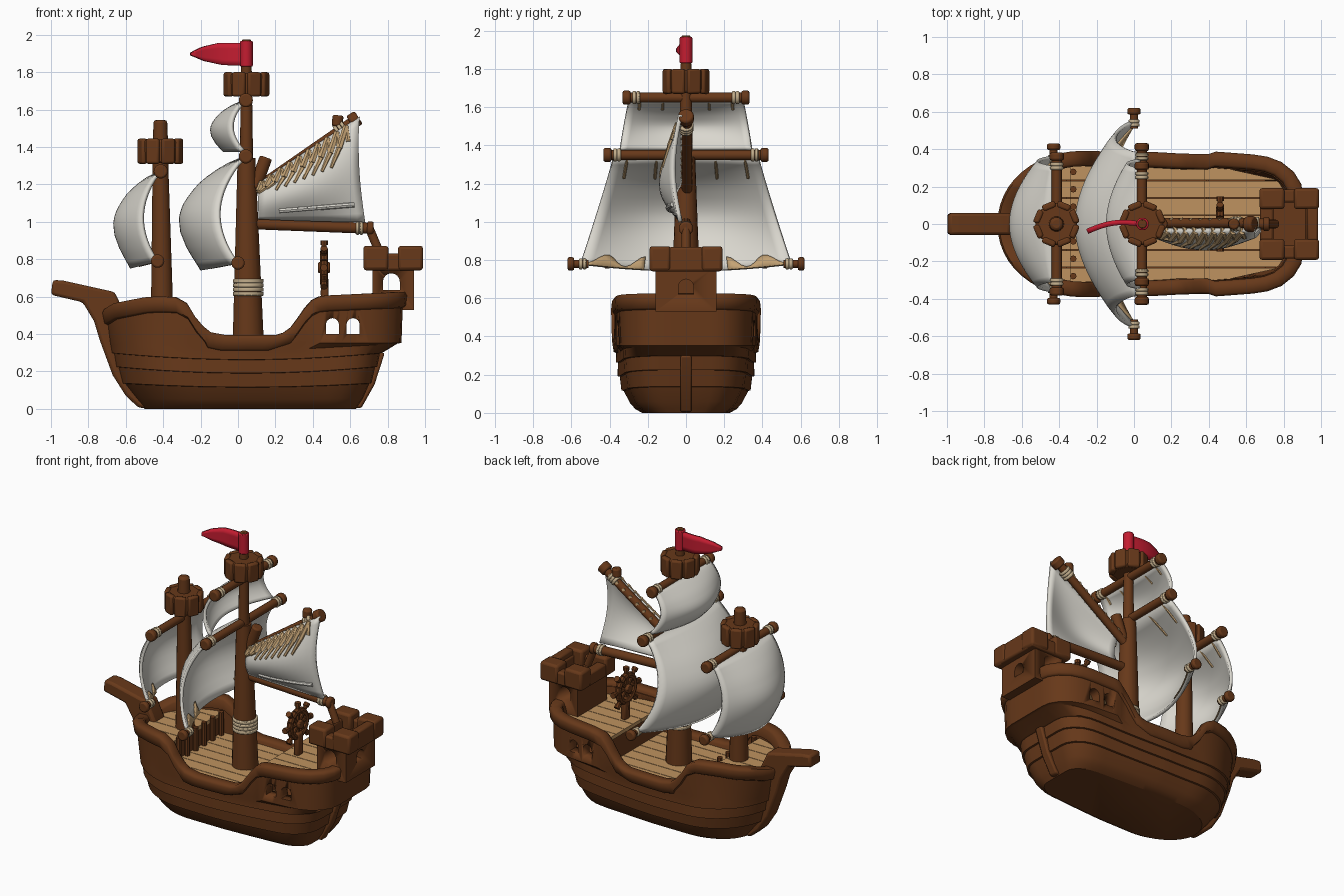
import bpy, bmesh, math
from mathutils import Vector

if "Cube" in bpy.data.objects:
    bpy.data.objects.remove(bpy.data.objects["Cube"])

def colour(name, c):
    m = bpy.data.materials.new(name)
    m.diffuse_color = (*c, 1)
    m.use_nodes = True
    m.node_tree.nodes["Principled BSDF"].inputs["Base Color"].default_value = m.diffuse_color
    return m
WOOD = colour("brown wood", (.135, .040, .010))
DECK = colour("tan planks", (.52, .29, .115))
SAIL = colour("off white canvas", (.70, .68, .62))
ROPE = colour("pale rope", (.54, .42, .26))
NET = colour("tan rope", (.56, .37, .18))
RED = colour("red cloth", (.55, .012, .03))

def make(name, verts, faces, mat, bevel=0, solid=0, angle=40):
    me = bpy.data.meshes.new(name)
    me.from_pydata([tuple(v) for v in verts], [], faces)
    bm = bmesh.new()
    bm.from_mesh(me)
    bmesh.ops.recalc_face_normals(bm, faces=bm.faces)
    for f in bm.faces:
        f.smooth = True
    bm.to_mesh(me)
    bm.free()
    me.set_sharp_from_angle(angle=math.radians(angle))
    me.materials.append(mat)
    ob = bpy.data.objects.new(name, me)
    bpy.context.collection.objects.link(ob)
    if solid:
        m = ob.modifiers.new("thickness", 'SOLIDIFY')
        m.thickness, m.offset = solid, 0
    if bevel:
        m = ob.modifiers.new("bevel", 'BEVEL')
        m.width, m.segments = bevel, 2
    return ob

def loft(name, rings, mat, caps=True, loop=False, **kw):
    n, k = len(rings[0]), len(rings)
    faces = [(i*n+j, i*n+(j+1) % n, (i+1) % k*n+(j+1) % n, (i+1) % k*n+j)
             for i in range(k if loop else k-1) for j in range(n)]
    if caps and not loop:
        faces += [tuple(range(n)), tuple(range((k-1)*n, k*n))]
    return make(name, [v for r in rings for v in r], faces, mat, **kw)

def prism(name, poly, lo, hi, mat, axis='y', bevel=0):
    put = {'x': lambda a, b, h: (h, a, b), 'y': lambda a, b, h: (a, h, b), 'z': lambda a, b, h: (a, b, h)}[axis]
    return loft(name, [[put(a, b, h) for a, b in poly] for h in (lo, hi)], mat, bevel=bevel)

def box(name, x0, x1, y0, y1, z0, z1, mat=WOOD, bevel=.012):
    return prism(name, [(x0, y0), (x1, y0), (x1, y1), (x0, y1)], z0, z1, mat, 'z', bevel)

def spar(name, p, q, r0, r1=None, mat=WOOD, segs=14, bevel=0):
    p, q = Vector(p), Vector(q)
    rot = (q-p).to_track_quat('Z', 'Y')
    rings = [[c + rot @ Vector((r*math.cos(a), r*math.sin(a), 0)) for a in [2*math.pi*i/segs for i in range(segs)]]
             for c, r in ((p, r0), (q, r0 if r1 is None else r1))]
    return loft(name, rings, mat, bevel=bevel)

def grid(name, fn, nu, nv, mat, solid):
    verts = [fn(i/nu, j/nv) for j in range(nv+1) for i in range(nu+1)]
    faces = [(j*(nu+1)+i, j*(nu+1)+i+1, (j+1)*(nu+1)+i+1, (j+1)*(nu+1)+i) for j in range(nv) for i in range(nu)]
    return make(name, verts, faces, mat, solid=solid, angle=60)

def arch(cx, w, z0, z1):
    r = w/2
    return [(cx-r, z0), (cx+r, z0)] + [(cx+r*math.cos(a), z1-r+r*math.sin(a)) for a in [math.pi*i/8 for i in range(9)]]

def cut(ob, cutters):
    for c in cutters:
        c.hide_render = True
        m = ob.modifiers.new("cut", 'BOOLEAN')
        m.operation, m.object, m.solver = 'DIFFERENCE', c, 'EXACT'
        bpy.context.view_layer.objects.active = ob
        bpy.ops.object.modifier_apply(modifier=m.name)
        bpy.data.objects.remove(c)

def lerp(x, pts):
    if x <= pts[0][0]:
        return pts[0][1]
    for (a, p), (b, q) in zip(pts, pts[1:]):
        if x <= b:
            return p + (q-p)*(x-a)/(b-a) if b > a else q
    return pts[-1][1]

# hull: plan outline from bow (u=0) to stern (u=1), lofted upwards
BOW = [(.28*(1-math.cos(a)), math.sin(a)) for a in [math.pi/2*i/12 for i in range(13)]]
MID = [(.28+.025*i, 1-.105*max(0, (i-8)/15)**1.2) for i in range(1, 24)]
STERN = [(.9, .865), (.94, .80), (.975, .68), (.995, .54), (1, .4), (1, .2), (1, 0)]
HALF = BOW + MID + STERN
RING = HALF + [(u, -w) for u, w in HALF[-2:0:-1]]
SHEER = [(-.72, .53), (-.66, .565), (-.48, .60), (-.34, .60), (-.28, .57), (-.22, .46), (-.16, .41), (-.08, .395), (.2, .395),
         (.26, .415), (.32, .49), (.38, .575), (.44, .605), (.86, .625)]
XB = [(0, -.5), (.06, -.55), (.15, -.62), (.37, -.69), (.6, -.72)]
XS = [(0, .63), (.06, .67), (.13, .70), (.33, .77), (.35, .85), (.65, .865)]
HW = [(0, .23), (.02, .265), (.05, .292), (.1, .322), (.2, .348), (.35, .364), (.5, .37), (.65, .368)]

def top(u):
    return lerp(-.72+1.58*u, SHEER)

def ring(zf, off, gallery=False):
    pts = []
    for u, w in RING:
        z = zf(u)
        x0, x1 = lerp(z, XB), lerp(z, XS)
        pts.append(Vector((x0+(x1-x0)*u, w*lerp(z, HW), z)))
    out = []
    for i, p in enumerate(pts):
        t = pts[(i+1) % len(pts)] - pts[i-1]
        nrm = Vector((-t.y, t.x, 0)).normalized()
        extra = .02*min(1, max(0, (RING[i][0]-.7)/.03)) if gallery else 0
        out.append(p + nrm*(off+extra))
    return out

def strake(z):
    return lambda u: z + (.035*(2*u-1)**2*min(1, z*5) if z < .34 else 0)

levels = [(0, 0), (.02, 0), (.05, 0), (.115, 0), (.117, .011), (.19, 0), (.192, .011), (.262, 0), (.264, .011), (.315, .004)]
rings = [ring(strake(z), o) for z, o in levels]
rings += [ring(lambda u: .352, .004, True), ring(lambda u: top(u)-.03, 0, True),
          ring(lambda u: top(u)-.03, -.045), ring(lambda u: .335, -.045)]
hull = loft("hull", rings, WOOD, angle=30)
cut(hull, [prism("window_cutter", arch(x, .07, .40, .485), -.6, .6, WOOD) for x in (.505, .615)])
SECTION = [(0, -.085), (.018, -.075), (.022, -.018), (.01, 0), (-.045, 0), (-.06, -.015), (-.06, -.08)]
loft("hull_rail", [ring(lambda u, d=d: top(u)+d, o, True) for o, d in SECTION], WOOD, loop=True, angle=60)

# stem with bowsprit, and sternpost
prism("stem_and_bowsprit", [(-1, .61), (-.99, .69), (-.93, .685), (-.66, .625), (-.6, .5), (-.58, .2), (-.45, .005), (-.53, .005),
                            (-.6, .07), (-.67, .18), (-.74, .37), (-.77, .47), (-.83, .57)], -.058, .058, WOOD, bevel=.016)
prism("sternpost", [(.6, .005), (.66, .005), (.73, .13), (.785, .3), (.7, .3)], -.03, .03, WOOD, bevel=.01)

# decks made of planks that follow the hull outline
BOW_W = [(w, u) for u, w in BOW]
STERN_W = [(w, u) for u, w in (MID+STERN)[::-1]]
def plank_end(y, side):
    w = (abs(y)+.025)/.37
    u = lerp(w, BOW_W) if side < 0 else lerp(w, STERN_W)
    return -.71+1.57*u - side*.03
N = 7
for i in range(N):
    y0, y1 = -.325+.65*i/N+.002, -.325+.65*(i+1)/N-.002
    for name, a, b, z in (("fore_deck", None, -.34, .50), ("main_deck", -.36, .40, .36), ("quarter_deck", .375, None, .545)):
        p = [a or plank_end(y0, -1), a or plank_end(y1, -1)]
        q = [b or plank_end(y0, 1), b or plank_end(y1, 1)]
        prism(f"{name}_plank_{i}", [(p[0], y0), (q[0], y0), (q[1], y1), (p[1], y1)], z-.025, z, DECK, 'z')
    ym = (y0+y1)/2
    spar(f"fore_rail_post_{i}", (-.325, ym, .36), (-.325, ym, .52), .018, segs=8)
box("fore_bulkhead", -.36, -.34, -.33, .33, .34, .48, bevel=0)
box("quarter_bulkhead", .385, .40, -.33, .33, .34, .525, bevel=0)

# masts, crow's nests and rope wraps
def nest(name, x, z0, z1):
    spar(name, (x, 0, z0+.004), (x, 0, z1-.006), .108, .112, segs=24, bevel=.012)
    for i in range(8):
        a = 2*math.pi*(i+.5)/8
        c, s = math.cos(a), math.sin(a)
        quad = [(x+r*c-t*s, r*s+t*c) for r, t in ((.085, -.035), (.121, -.039), (.121, .039), (.085, .035))]
        prism(f"{name}_stave_{i}", quad, z0, z1, WOOD, 'z', .012)

def wrap(name, p, d, r, n=3, step=.02):
    d = Vector(d)
    for i in range(n):
        c = Vector(p) + d*step*(i-n/2)
        spar(f"{name}_{i}", c, c+d*step*.95, r, mat=ROPE, bevel=.006)

MX, FX = .045, -.415
spar("main_mast_lower", (.055, 0, .34), (MX, 0, 1.34), .085, .048, segs=18)
spar("main_mast_upper", (MX, 0, 1.3), (MX, 0, 1.84), .036, .028)
spar("main_mast_stub", (.09, 0, 1.18), (.15, 0, 1.345), .035, bevel=.01)
spar("fore_mast", (-.405, 0, .45), (FX, 0, 1.33), .062, .042, segs=18)
spar("fore_mast_knob", (FX, 0, 1.4), (FX, 0, 1.545), .042, .036, bevel=.015)
nest("main_crows_nest", MX, 1.67, 1.80)
nest("fore_crows_nest", FX, 1.31, 1.445)
wrap("main_mast_rope", (.055, 0, .65), (0, 0, 1), .082, 4, .023)

# square sails with yards, rope bindings and foot pegs; the foot stays bellied between its corners
BELLY = [(0, 0), (.07, .28), (.16, .52), (.25, .70), (.34, .83), (.45, .95), (.55, 1), (.68, .97), (.83, .84), (1, .60)]
def square_sail(name, xt, xb, z1, z0, wt, wb, depth, yard, pegs):
    def surf(a, v):
        s = 2*a-1
        edge = .36*math.sin(math.pi*v)**.8 if 0 < v < 1 else 0
        mid = max(0, math.cos(s*math.pi/2))**.9
        return (xt+(xb-xt)*v - depth*(edge+(lerp(v, BELLY)-edge)*mid),
                s*(wt+(wb-wt)*v**1.15), z1+(z0-z1)*v-(.035*(1-s*s)*v**4 if pegs else 0))
    grid(name, surf, 20, 16, SAIL, .02)
    yx, yz = xt+.012, z1+.01
    spar(name+"_yard", (yx, -yard, yz), (yx, yard, yz), .027)
    for s in (-1, 1):
        spar(f"{name}_yard_end_{s}", (yx, s*(yard-.03), yz), (yx, s*(yard+.012), yz), .038, bevel=.01)
        wrap(f"{name}_binding_{s}", (yx, s*(yard-.06), yz), (0, 1, 0), .035, 2)
        for k in (.4, .8):
            spar(f"{name}_cord_{s}_{k}", (yx, s*wt*k, yz), Vector(surf(.5+s*k/2, .2))+Vector((.014, 0, 0)), .008, mat=NET, segs=6)
        if pegs:
            spar(f"{name}_peg_{s}", (xb, s*(wb-.04), z0), (xb, s*(wb+.06), z0), .022, segs=10)
            spar(f"{name}_peg_end_{s}", (xb, s*(wb+.035), z0), (xb, s*(wb+.07), z0), .036, bevel=.01)
            wrap(f"{name}_peg_rope_{s}", (xb, s*(wb-.01), z0), (0, 1, 0), .03, 2)
            # torn tan hem along the foot of the sail
            grid(f"{name}_hem_{s}", lambda a, b: Vector(surf(.5+s*(.2+.27*a), 1-b*.1*(.55+.45*math.cos(a*9))))
                 + Vector((.018, 0, 0)), 12, 2, NET, .008)
square_sail("top_sail", .03, .03, 1.64, 1.38, .30, .345, .17, .32, False)
square_sail("main_sail", .03, 0, 1.34, .78, .38, .55, .32, .42, True)
square_sail("fore_sail", -.425, -.43, 1.26, .79, .31, .36, .23, .37, True)

# aft sail with boom, gaff and net
def aft(a, b):
    x0, x1 = .11, .68-.03*b-.02*math.sin(math.pi*b)
    z0, z1 = 1.02-.02*a, 1.20+.36*a
    return Vector((x0+(x1-x0)*a, -.03-.10*math.sin(math.pi*b)*(.35+.65*math.sin(math.pi*a)), z0+(z1-z0)*b))
grid("aft_sail", aft, 14, 12, SAIL, .022)
spar("boom", (.07, 0, .99), (.71, 0, .965), .03)
spar("boom_end", (.69, 0, .966), (.725, 0, .965), .038, bevel=.01)
spar("gaff", (.07, .005, 1.16), (.64, .005, 1.555), .027)
spar("gaff_end", (.6, 0, 1.53), (.645, 0, 1.558), .042, bevel=.01)
spar("gaff_knob", (.53, .0, 1.51), (.535, 0, 1.57), .03, bevel=.01)
spar("boom_strut", (.70, 0, .97), (.755, 0, .84), .024)
wrap("boom_rope", (.65, 0, .968), (1, 0, 0), .038, 2)
wrap("gaff_rope", (.55, 0, 1.495), (.83, 0, .56), .04, 3)
OUT = Vector((0, -.012, 0))
for i in range(10):
    a = .04+.092*i
    mid, low = aft(max(0, a-.06), .8)+OUT, aft(max(0, a-.14), .62 if i > 2 else .75)+OUT
    spar(f"net_cord_a_{i}", aft(a, 1)+OUT, mid, .017, mat=NET, segs=6)
    spar(f"net_cord_b_{i}", mid, low, .015, .008, mat=NET, segs=6)
    spar(f"net_cord_c_{i}", aft(a, .99)+OUT, aft(a+.03, .82)+OUT, .013, mat=NET, segs=6)
    spar(f"gaff_loop_{i}", aft(a, .98)+OUT, (.07+.57*a, .03, 1.175+.395*a), .012, mat=NET, segs=6)
for i in range(8):
    spar(f"sail_roll_{i}", aft(.2+.09*i, .17)+OUT, aft(.29+.09*i, .17)+OUT, .014, mat=SAIL, segs=8)

# flag
spar("flag_pole", (MX, 0, 1.8), (MX, 0, 1.975), .024, bevel=.006)
spar("flag_sleeve", (MX, 0, 1.83), (MX, 0, 1.968), .034, mat=RED, bevel=.006)
def flag(a, b):
    hi = lerp(a, [(0, 1.955), (.5, 1.955), (.8, 1.935), (1, 1.905)])
    lo = lerp(a, [(0, 1.835), (.4, 1.838), (.75, 1.86), (1, 1.89)])
    return (.03-.28*a, .015*math.sin(math.pi*a)-.04*a**2, lo+(hi-lo)*b)
grid("flag", flag, 12, 4, RED, .028)

# stern tower with arched openings and battlements
tower = box("stern_tower", .72, .94, -.16, .16, .53, .77, bevel=0)
cut(tower, [prism("arch_cutter", arch(.82, .09, .635, .725), -.5, .5, WOOD),
            prism("arch_cutter", arch(0, .08, .62, .70), .88, 1.2, WOOD, 'x')])
for s in (-1, 1):
    box(f"tower_side_wall_{s}", .675, .985, *sorted((s*.115, s*.185)), .74, .83)
    box(f"tower_end_wall_{s}", *((.675, .745) if s < 0 else (.915, .985)), -.15, .15, .74, .83)
    for t, x in enumerate((.67, .855)):
        box(f"tower_merlon_{s}_{t}", x, x+.135, *sorted((s*.08, s*.192)), .742, .872, bevel=.016)
box("tower_rear_merlon", .925, .985, -.09, .09, .75, .868)

# steering wheel on the centre line
C = Vector((.46, 0, .755))
def rim(i, r):
    return C + Vector((0, r*math.cos(math.pi*i/8), r*math.sin(math.pi*i/8)))
for i in range(16):
    spar(f"wheel_rim_{i}", rim(i, .088), rim(i+1, .088), .021, segs=8)
    if i % 2 == 0:
        spar(f"wheel_spoke_{i}", C, rim(i, .14), .014, segs=8)
        spar(f"wheel_handle_{i}", rim(i, .122), rim(i, .146), .02, segs=8)
spar("wheel_hub", C-Vector((.032, 0, 0)), C+Vector((.032, 0, 0)), .03, bevel=.006)
box("wheel_stand", .445, .485, -.03, .03, .54, .70)
